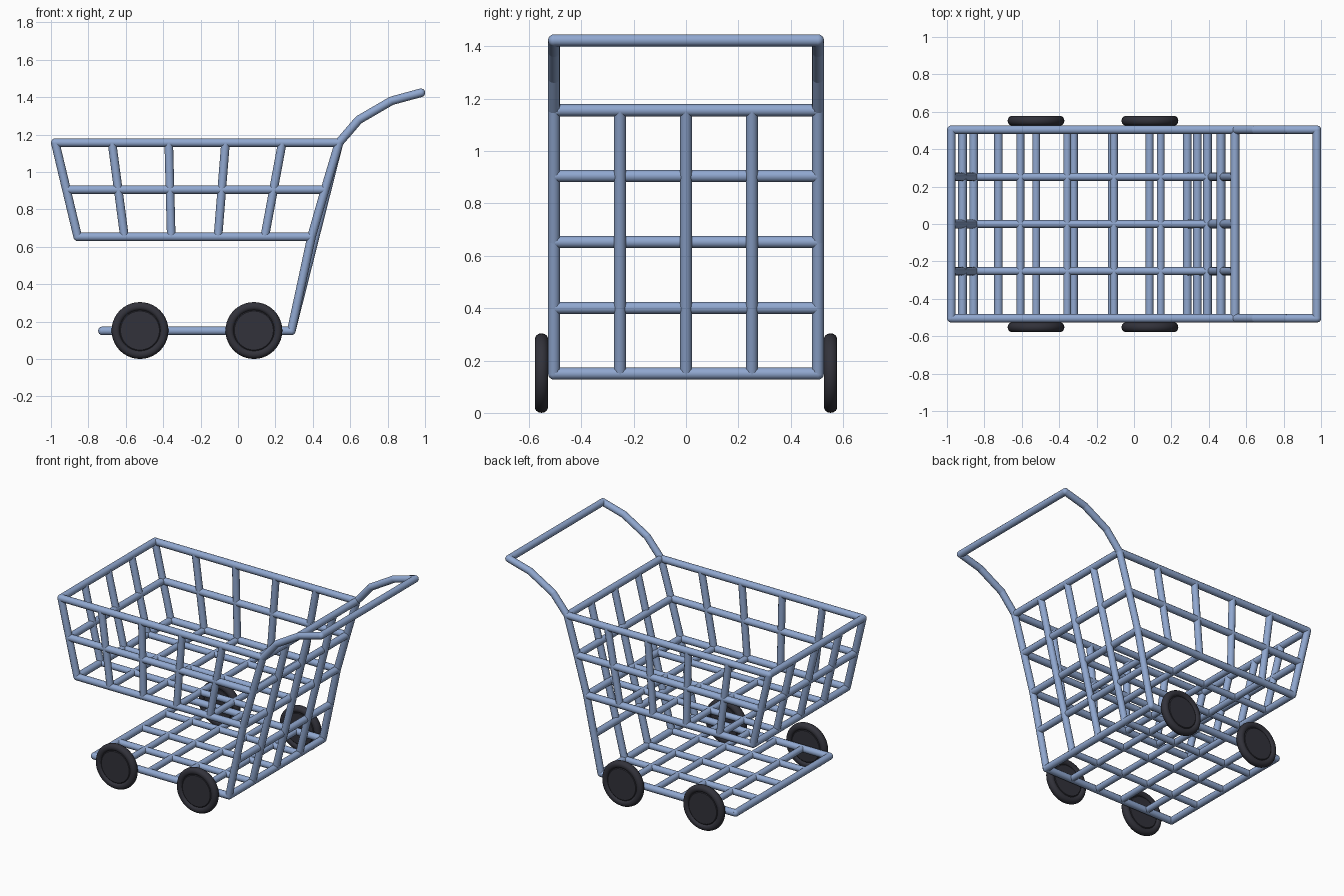
import bpy, bmesh, math
from mathutils import Vector

if "Cube" in bpy.data.objects:
    bpy.data.objects.remove(bpy.data.objects["Cube"])

def material(name, rgb):
    m = bpy.data.materials.new(name)
    m.diffuse_color = (*rgb, 1)
    m.use_nodes = True
    m.node_tree.nodes["Principled BSDF"].inputs["Base Color"].default_value = m.diffuse_color
    return m

STEEL = material("blue steel", (0.28, 0.39, 0.63))
RUBBER = material("dark rubber", (0.032, 0.032, 0.043))

Y = 0.504      # half width to the tube centres
R = 0.023      # tube radius
YS = (-0.252, 0, 0.252)

def finish(name, bm, mat, angle):
    me = bpy.data.meshes.new(name)
    bm.to_mesh(me)
    bm.free()
    me.materials.append(mat)
    ob = bpy.data.objects.new(name, me)
    bpy.context.collection.objects.link(ob)
    bpy.ops.object.select_all(action='DESELECT')
    ob.select_set(True)
    bpy.context.view_layer.objects.active = ob
    bpy.ops.object.shade_smooth_by_angle(angle=math.radians(angle))
    return ob

def tubes(name, paths, r=R, joints=True):
    """Tubes along point paths, with ball joints at the points."""
    bm = bmesh.new()
    for path in paths:
        pts = [Vector(p) for p in path]
        for a, b in zip(pts, pts[1:]):
            d = b - a
            rot = d.to_track_quat('Z', 'Y').to_matrix().to_4x4()
            rot.translation = (a + b) / 2
            bmesh.ops.create_cone(bm, cap_ends=True, segments=12, radius1=r,
                                  radius2=r, depth=d.length, matrix=rot)
        if joints:
            for p in pts:
                ball = bmesh.ops.create_uvsphere(bm, u_segments=12, v_segments=8, radius=r)
                bmesh.ops.translate(bm, verts=ball["verts"], vec=p)
    return finish(name, bm, STEEL, 50)

def lerp(a, b, t):
    return a + (b - a) * t

def both(points):
    return [[(x, s * Y, z) for x, z in points] for s in (-1, 1)]

def across(x, z):
    return [(x, -Y, z), (x, Y, z)]

# key side-profile points (x, z)
TF, TB = (-0.977, 1.156), (0.54, 1.156)     # basket top front / back
MF, MB = (-0.917, 0.905), (0.465, 0.905)    # basket middle
BF, BB = (-0.857, 0.653), (0.393, 0.653)    # basket bottom
KB = (0.339, 0.401)                         # back panel lower rail
GF, GB = (-0.725, 0.150), (0.285, 0.150)    # lower tray

# handle and back posts
handle = [(0.978, 1.423), (0.82, 1.38), (0.645, 1.278), TB]
tubes("handle_arms", both(handle))
tubes("handle_grip", [across(*handle[0])])
tubes("back_posts", both([TB, MB, BB, KB, GB]))

# back panel
tubes("back_panel_rails", [across(*p) for p in (TB, MB, BB, KB, GB)])
tubes("back_panel_bars", [[(TB[0], y, TB[1]), (GB[0], y, GB[1])] for y in YS], joints=False)

# basket frame and rails
tubes("basket_side_rails", both([TF, TB]) + both([MF, MB]) + both([BF, BB]))
tubes("basket_front_posts", both([TF, BF]))
tubes("basket_front_rails", [across(*p) for p in (TF, MF, BF)])
tubes("basket_front_bars", [[(TF[0], y, TF[1]), (BF[0], y, BF[1])] for y in YS], joints=False)

# basket sides and floor
side_bars, floor = [], [[(BF[0], y, BF[1]), (BB[0], y, BB[1])] for y in YS]
for i in range(1, 5):
    xt, xb = lerp(TF[0], TB[0], i / 5), lerp(BF[0], BB[0], i / 5)
    side_bars += both([(xt, TF[1]), (xb, BF[1])])
    floor.append(across(xb, BF[1]))
tubes("basket_side_bars", side_bars, joints=False)
tubes("basket_floor_bars", floor, r=0.021, joints=False)

# lower tray
tubes("tray_frame", both([GF, GB]) + [across(*GF)])
tray = [[(GF[0], y, GF[1]), (GB[0], y, GB[1])] for y in YS]
tray += [across(lerp(GF[0], GB[0], i / 5), GF[1]) for i in range(1, 5)]
tubes("tray_bars", tray, r=0.021, joints=False)

# wheels: revolved profile (radius, half thickness) with a recessed disc
half = [(0, 0.017), (0.104, 0.017), (0.109, 0.013), (0.114, 0.021), (0.122, 0.025),
        (0.134, 0.025), (0.144, 0.020), (0.150, 0.010), (0.152, 0)]
profile = half + [(r, -h) for r, h in reversed(half[:-1])]

def wheel(name, x, y):
    bm = bmesh.new()
    vs = [bm.verts.new((r, h, 0)) for r, h in profile]
    es = [bm.edges.new(p) for p in zip(vs, vs[1:])]
    bmesh.ops.spin(bm, geom=vs + es, cent=(0, 0, 0), axis=(0, 1, 0),
                   angle=2 * math.pi, steps=40)
    bmesh.ops.remove_doubles(bm, verts=bm.verts, dist=0.0001)
    bmesh.ops.recalc_face_normals(bm, faces=bm.faces)
    ob = finish(name, bm, RUBBER, 35)
    ob.location = (x, y, 0.152)

for end, x in (("front", -0.524), ("back", 0.085)):
    for side, y in (("near", -0.552), ("far", 0.552)):
        wheel(f"{end}_{side}_wheel", x, y)
